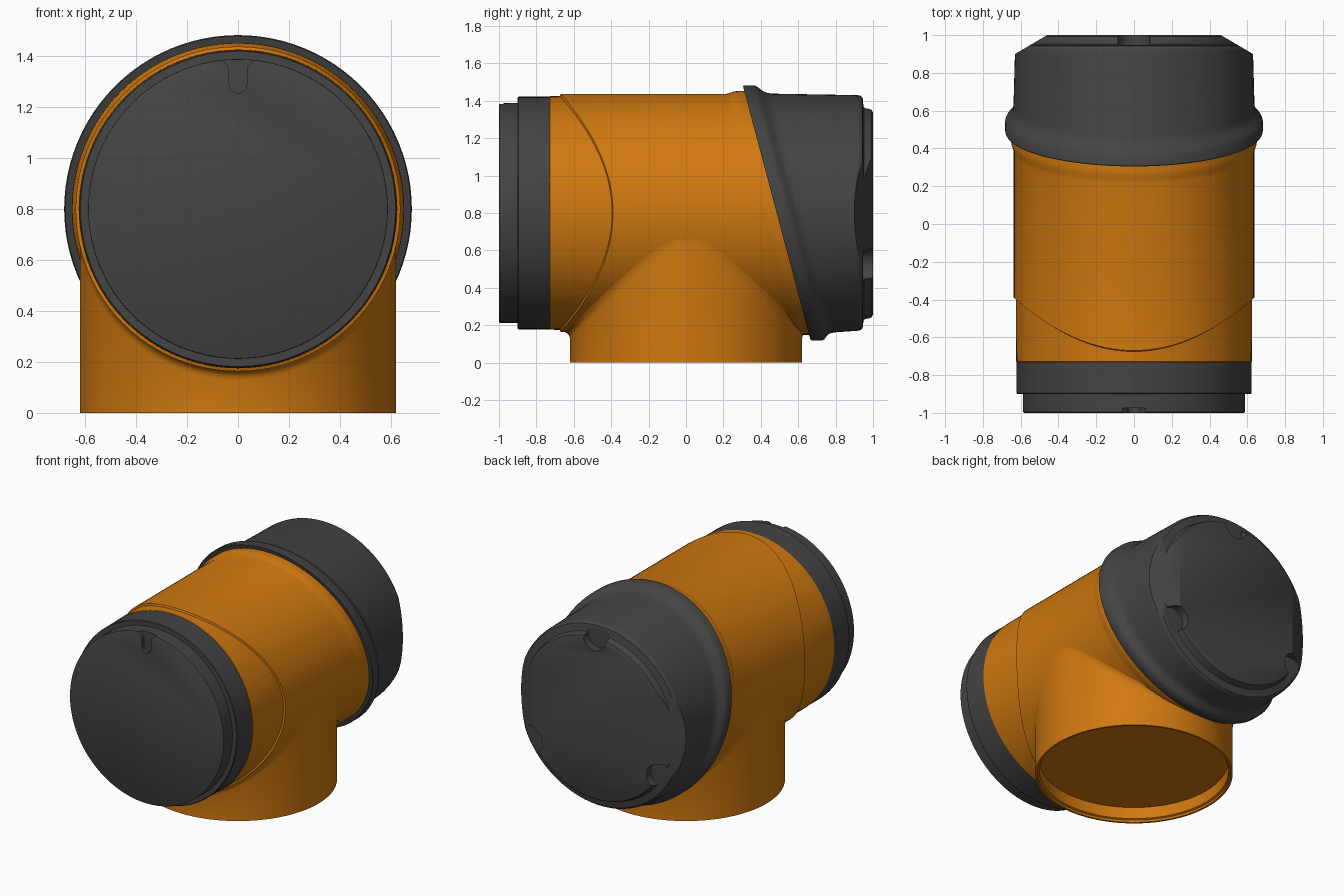
import bpy, bmesh
from math import sin, cos, pi, sqrt, radians
from mathutils import Vector

if "Cube" in bpy.data.objects:
    bpy.data.objects.remove(bpy.data.objects["Cube"])

SEG = 96
AXIS_Z = 0.8        # height of the horizontal pipe axis
BODY_R = 0.637
TILT = -0.266       # slant of the rear joint
ANGLES = [2 * pi * i / SEG for i in range(SEG)]


def material(name, rgb, rough):
    m = bpy.data.materials.new(name)
    m.use_nodes = True
    m.diffuse_color = (*rgb, 1)
    bsdf = m.node_tree.nodes["Principled BSDF"]
    bsdf.inputs["Base Color"].default_value = (*rgb, 1)
    bsdf.inputs["Roughness"].default_value = rough
    return m


orange = material("orange plastic", (0.63, 0.19, 0.005), 0.5)
dark = material("dark grey plastic", (0.058, 0.058, 0.058), 0.5)


def ring(r, y, tilt=0, bow=0):
    """Loop around the horizontal axis, optionally slanted or bowed."""
    return [(r * sin(a), y + tilt * r * cos(a) + bow * sin(a) ** 2,
             AXIS_Z + r * cos(a)) for a in ANGLES]


def flat_ring(r, z):
    return [(r * cos(a), r * sin(a), z) for a in ANGLES]


def saddle_ring(flare, dz):
    """Loop around the branch pipe that follows the underside of the body."""
    pts = []
    for a in ANGLES:
        r = 0.62 + flare * abs(sin(a))
        x = r * cos(a)
        pts.append((x, r * sin(a), AXIS_Z - sqrt(BODY_R ** 2 - x * x) + dz))
    return pts


def finish(bm, name, mat):
    bmesh.ops.recalc_face_normals(bm, faces=bm.faces)
    me = bpy.data.meshes.new(name)
    bm.to_mesh(me)
    bm.free()
    me.materials.append(mat)
    ob = bpy.data.objects.new(name, me)
    bpy.context.collection.objects.link(ob)
    return ob


def loft(rings):
    """Closed solid through a series of loops."""
    bm = bmesh.new()
    loops = [[bm.verts.new(p) for p in r] for r in rings]
    for a, b in zip(loops, loops[1:]):
        for i in range(SEG):
            j = (i + 1) % SEG
            bm.faces.new((a[i], a[j], b[j], b[i]))
    bm.faces.new(loops[0])
    bm.faces.new(loops[-1])
    return bm


def prism(outline, y0, y1):
    """Solid with an (x, z) outline, extruded along y."""
    bm = bmesh.new()
    f = bm.faces.new([bm.verts.new((x, y0, z)) for x, z in outline])
    res = bmesh.ops.extrude_face_region(bm, geom=[f])
    verts = [v for v in res["geom"] if isinstance(v, bmesh.types.BMVert)]
    bmesh.ops.translate(bm, verts=verts, vec=(0, y1 - y0, 0))
    return bm


def activate(ob):
    bpy.ops.object.select_all(action='DESELECT')
    ob.select_set(True)
    bpy.context.view_layer.objects.active = ob


def carve(ob, cutter):
    cutter.hide_render = True
    mod = ob.modifiers.new("carve", 'BOOLEAN')
    mod.operation = 'DIFFERENCE'
    mod.solver = 'EXACT'
    mod.object = cutter
    activate(ob)
    bpy.ops.object.modifier_apply(modifier=mod.name)
    bpy.data.objects.remove(cutter)


def smooth(ob):
    activate(ob)
    bpy.ops.object.shade_smooth_by_angle(angle=radians(30))


# Main pipe: narrower front sleeve, bowed seam, bead beside the slanted joint
body = finish(loft([
    ring(0.615, -0.735), ring(0.624, -0.728),
    ring(0.625, -0.675, bow=0.28), ring(BODY_R, -0.67, bow=0.28),
    ring(BODY_R, 0.385, TILT), ring(0.641, 0.405, TILT),
    ring(0.65, 0.43, TILT), ring(0.652, 0.45, TILT),
    ring(0.652, 0.49, TILT)]), "main_pipe", orange)

# Branch pipe with a shallow recess underneath and a small fillet on top
branch = finish(loft([
    flat_ring(0.594, 0.1), flat_ring(0.594, 0.02), flat_ring(0.606, 0.015),
    flat_ring(0.606, 0), flat_ring(0.62, 0),
    saddle_ring(0, -0.035), saddle_ring(0.005, -0.018),
    saddle_ring(0.015, -0.006), saddle_ring(0.035, 0.002),
    flat_ring(0.5, 0.6)]), "branch_pipe", orange)

# Front plug with a stepped rim
plug = finish(loft([
    ring(0.58, -1), ring(0.587, -0.996), ring(0.588, -0.9),
    ring(0.618, -0.9), ring(0.622, -0.895), ring(0.622, -0.728)]),
    "front_plug", dark)

# Keyhole notch at the top of the plug: round foot, straight slot, flared mouth
foot = [(0.035 * cos(pi + pi * i / 12), 1.29 + 0.035 * sin(pi + pi * i / 12))
        for i in range(13)]
outline = foot + [(0.035, 1.355), (0.065, 1.388), (0.065, 1.42),
                  (-0.065, 1.42), (-0.065, 1.388), (-0.035, 1.355)]
carve(plug, finish(prism(outline, -1.1, -0.975), "notch_cutter", dark))

# Rear cap: slanted lip, straight barrel, raised end disc
bm = loft([
    ring(0.63, 0.485, TILT), ring(0.678, 0.485, TILT),
    ring(0.682, 0.492, TILT), ring(0.682, 0.545, TILT),
    ring(0.675, 0.56, TILT), ring(0.651, 0.585, TILT),
    ring(0.642, 0.605, TILT), ring(0.638, 0.63, TILT),
    ring(0.63, 0.915), ring(0.627, 0.932), ring(0.618, 0.943),
    ring(0.605, 0.947), ring(0.58, 0.948), ring(0.57, 0.952),
    ring(0.566, 0.962), ring(0.563, 0.98), ring(0.557, 0.993),
    ring(0.542, 1)])

# Slanted flats sliced off both sides of the end
for side in (1, -1):
    cut = bmesh.ops.bisect_plane(
        bm, geom=bm.verts[:] + bm.edges[:] + bm.faces[:], dist=1e-5,
        plane_co=Vector((side * 0.46, 1, AXIS_Z)),
        plane_no=Vector((side * 0.1, 0.17, 0)), clear_outer=True)
    rim = [e for e in cut["geom_cut"] if isinstance(e, bmesh.types.BMEdge)]
    bmesh.ops.holes_fill(bm, edges=rim, sides=0)
cap = finish(bm, "rear_cap", dark)

# Three round finger notches in the raised disc
for k in range(3):
    a = 2 * pi * k / 3
    cx, cz = 0.555 * sin(a), AXIS_Z + 0.555 * cos(a)
    disc = [(cx + 0.085 * cos(2 * pi * i / 32), cz + 0.085 * sin(2 * pi * i / 32))
            for i in range(32)]
    carve(cap, finish(prism(disc, 0.9475, 1.1), "finger_cutter", dark))

for part in (body, branch, plug, cap):
    smooth(part)
